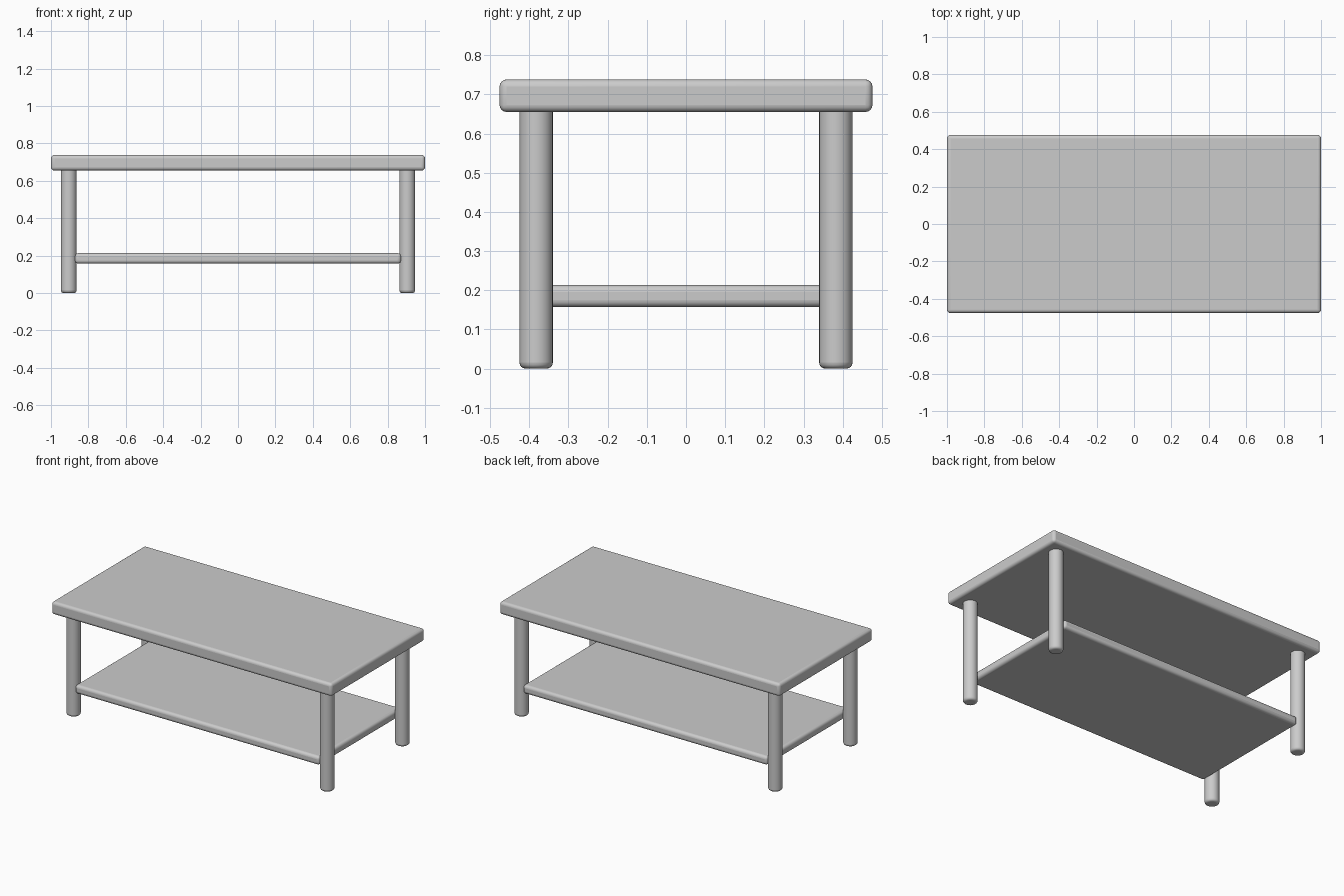
import bpy
import math

if "Cube" in bpy.data.objects:
    bpy.data.objects.remove(bpy.data.objects["Cube"])


def finish(obj, name, radius):
    """Name the part, round its edges and shade it smoothly."""
    obj.name = name
    bpy.ops.object.transform_apply(location=False, rotation=False, scale=True)
    bevel = obj.modifiers.new("rounded_edges", 'BEVEL')
    bevel.width = radius
    bevel.segments = 4
    bevel.limit_method = 'ANGLE'
    bevel.angle_limit = math.radians(40)
    bpy.ops.object.shade_smooth_by_angle(angle=math.radians(35))
    return obj


def board(name, size_x, size_y, z0, z1, radius):
    bpy.ops.mesh.primitive_cube_add(size=1, location=(0, 0, (z0 + z1) / 2))
    obj = bpy.context.object
    obj.scale = (size_x, size_y, z1 - z0)
    return finish(obj, name, radius)


def leg(name, x, y, radius, height):
    bpy.ops.mesh.primitive_cylinder_add(
        vertices=32, radius=radius, depth=height, location=(x, y, height / 2))
    return finish(bpy.context.object, name, 0.015)


# Table top and lower shelf
board("table_top", 2.0, 0.952, 0.655, 0.738, 0.018)
board("lower_shelf", 1.744, 0.84, 0.157, 0.213, 0.018)

# Four round legs
for side, sx in (("left", -1), ("right", 1)):
    for end, sy in (("front", -1), ("back", 1)):
        leg(f"{end}_{side}_leg", sx * 0.905, sy * 0.3825, 0.0425, 0.67)
